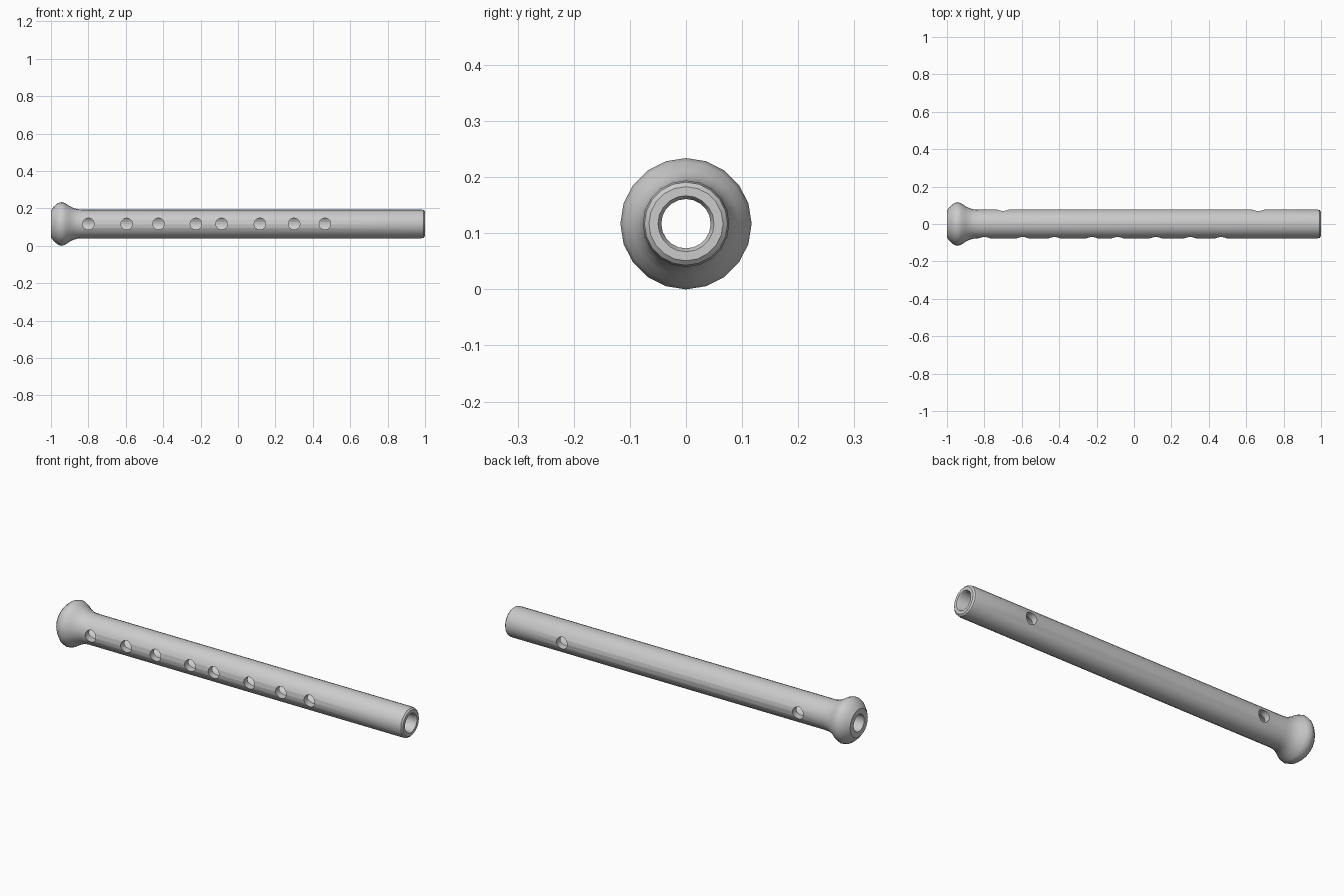
import bpy
import bmesh
from math import pi, radians
from mathutils import Matrix, Vector

cube = bpy.data.objects.get("Cube")
if cube:
    bpy.data.objects.remove(cube, do_unlink=True)

AXIS_Z = 0.117
SIDES = 20
HOLE_RADIUS = 0.031
FRONT_HOLES = (-0.80, -0.595, -0.425, -0.225, -0.088, 0.117, 0.30, 0.465)
BACK_HOLES = (-0.70, 0.665)

grey = bpy.data.materials.new("light_grey")
grey.use_nodes = True
colour = (0.6, 0.6, 0.6, 1)
grey.diffuse_color = colour
grey.node_tree.nodes["Principled BSDF"].inputs["Base Color"].default_value = colour


def finish(name, bm):
    """Turn a bmesh into a linked object with the grey material."""
    bmesh.ops.recalc_face_normals(bm, faces=bm.faces)
    mesh = bpy.data.meshes.new(name)
    bm.to_mesh(mesh)
    bm.free()
    mesh.materials.append(grey)
    obj = bpy.data.objects.new(name, mesh)
    bpy.context.collection.objects.link(obj)
    return obj


# Tube wall: (x, radius) along the bell, the shaft, the rounded tip and the bore
profile = [(-1, 0.044), (-1, 0.073), (-0.985, 0.092), (-0.962, 0.112),
           (-0.942, 0.117), (-0.922, 0.110), (-0.90, 0.095), (-0.88, 0.085),
           (-0.86, 0.079), (-0.83, 0.077), (0.98, 0.077), (0.993, 0.074),
           (1, 0.066), (1, 0.050), (0.99, 0.044)]
bm = bmesh.new()
points = [bm.verts.new((x, 0, AXIS_Z + r)) for x, r in profile]
edges = [bm.edges.new((a, b)) for a, b in zip(points, points[1:] + points[:1])]
bmesh.ops.spin(bm, geom=points + edges, cent=(0, 0, AXIS_Z), axis=(1, 0, 0),
               angle=2 * pi, steps=SIDES, use_merge=True)
bmesh.ops.remove_doubles(bm, verts=bm.verts, dist=0.0001)
flute = finish("flute_body", bm)

# Finger holes on the front, thumb holes on the back
bm = bmesh.new()
turn = Matrix.Rotation(pi / 2, 4, "X")
for side, places in ((-1, FRONT_HOLES), (1, BACK_HOLES)):
    for x in places:
        place = Matrix.Translation(Vector((x, side * 0.07, AXIS_Z)))
        bmesh.ops.create_cone(bm, cap_ends=True, segments=SIDES, depth=0.12,
                              radius1=HOLE_RADIUS, radius2=HOLE_RADIUS,
                              matrix=place @ turn)
cutter = finish("hole_cutter", bm)
cutter.hide_render = True

# Drill the holes, then shade the result
drill = flute.modifiers.new("drill_holes", "BOOLEAN")
drill.operation = "DIFFERENCE"
drill.solver = "EXACT"
drill.object = cutter
bpy.ops.object.select_all(action="DESELECT")
flute.select_set(True)
bpy.context.view_layer.objects.active = flute
bpy.ops.object.modifier_apply(modifier=drill.name)
bpy.data.objects.remove(cutter, do_unlink=True)
bpy.ops.object.shade_smooth_by_angle(angle=radians(35))
